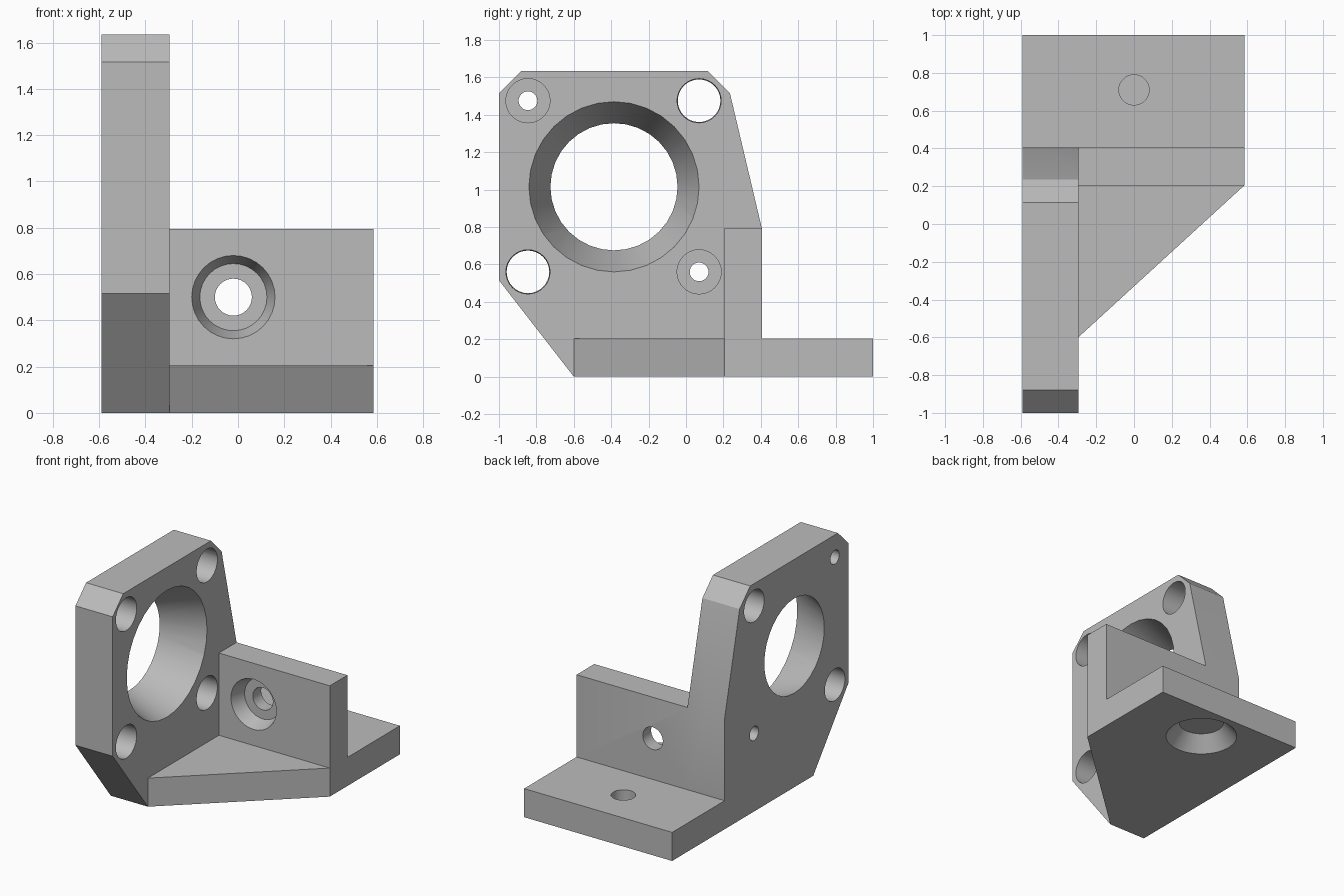
import bpy, bmesh
from mathutils import Vector

cube = bpy.data.objects.get("Cube")
if cube:
    bpy.data.objects.remove(cube, do_unlink=True)

grey = bpy.data.materials.new("plain grey")
grey.use_nodes = True
grey.diffuse_color = (0.5, 0.5, 0.5, 1)
grey.node_tree.nodes["Principled BSDF"].inputs["Base Color"].default_value = (0.5, 0.5, 0.5, 1)


def make_object(name, bm):
    bmesh.ops.recalc_face_normals(bm, faces=bm.faces)
    mesh = bpy.data.meshes.new(name)
    bm.to_mesh(mesh)
    bm.free()
    mesh.materials.append(grey)
    obj = bpy.data.objects.new(name, mesh)
    bpy.context.collection.objects.link(obj)
    return obj


def prism(name, points, direction):
    """Extrude a flat outline along a direction."""
    bm = bmesh.new()
    face = bm.faces.new([bm.verts.new(p) for p in points])
    moved = bmesh.ops.extrude_face_region(bm, geom=[face])["geom"]
    verts = [v for v in moved if isinstance(v, bmesh.types.BMVert)]
    bmesh.ops.translate(bm, verts=verts, vec=direction)
    return make_object(name, bm)


def combine(target, other, operation):
    mod = target.modifiers.new(operation, 'BOOLEAN')
    mod.operation = operation
    mod.solver = 'EXACT'
    mod.object = other
    bpy.context.view_layer.objects.active = target
    bpy.ops.object.modifier_apply(modifier=mod.name)
    bpy.data.objects.remove(other, do_unlink=True)


def bore(target, start, end, r1, r2, through=False):
    """Cut a straight or tapered hole, overshooting the open ends."""
    start, end = Vector(start), Vector(end)
    step = (end - start) * 0.1
    slope = (r2 - r1) * 0.1
    start, r1 = start - step, r1 - slope
    if through:
        end, r2 = end + step, r2 + slope
    axis = end - start
    bm = bmesh.new()
    bmesh.ops.create_cone(bm, cap_ends=True, segments=32, radius1=r1,
                          radius2=r2, depth=axis.length)
    bm.transform(axis.to_track_quat('Z', 'Y').to_matrix().to_4x4())
    bmesh.ops.translate(bm, verts=bm.verts, vec=(start + end) / 2)
    combine(target, make_object("hole_cutter", bm), 'DIFFERENCE')


OUTER, INNER, END = -0.59, -0.295, 0.585
FLOOR, WALL_TOP = 0.205, 0.795

# Upright side plate, including the end of the foot
outline = [(-0.6, 0), (1, 0), (1, FLOOR), (0.405, FLOOR), (0.405, WALL_TOP),
           (0.235, 1.515), (0.115, 1.635), (-0.88, 1.635), (-1, 1.515), (-1, 0.515)]
bracket = prism("mounting_bracket", [(OUTER, y, z) for y, z in outline],
                (INNER - OUTER, 0, 0))

# Base with a diagonal front edge
base_outline = [(-0.45, -0.6), (INNER, -0.6), (END, FLOOR), (END, 1), (-0.45, 1)]
base = prism("base", [(x, y, 0) for x, y in base_outline], (0, 0, FLOOR))
combine(bracket, base, 'UNION')

# Cross wall
wall_outline = [(-0.45, 0), (END, 0), (END, WALL_TOP), (-0.45, WALL_TOP)]
wall = prism("cross_wall", [(x, 0.205, z) for x, z in wall_outline], (0, 0.2, 0))
combine(bracket, wall, 'UNION')

# Large tapered opening
bore(bracket, (INNER, -0.385, 1.015), (OUTER, -0.385, 1.015), 0.455, 0.34, True)

# Corner holes: one diagonal pair is wide, the other counterbored
for y, z, wide in [(-0.845, 1.475, False), (0.07, 1.475, True),
                   (-0.845, 0.56, True), (0.07, 0.56, False)]:
    if wide:
        bore(bracket, (INNER, y, z), (OUTER, y, z), 0.118, 0.114, True)
    else:
        bore(bracket, (INNER, y, z), (-0.5, y, z), 0.118, 0.118)
        bore(bracket, (INNER, y, z), (OUTER, y, z), 0.05, 0.05, True)

# Wall screw hole with a tapered recess
bore(bracket, (-0.02, 0.205, 0.5), (-0.02, 0.31, 0.5), 0.18, 0.145)
bore(bracket, (-0.02, 0.205, 0.5), (-0.02, 0.405, 0.5), 0.08, 0.08, True)

# Base screw hole: recess below and shallow hole above, with a thin web between
bore(bracket, (0, 0.71, 0), (0, 0.71, 0.105), 0.24, 0.15)
bore(bracket, (0, 0.71, FLOOR), (0, 0.71, 0.12), 0.08, 0.08)

# Soft shading inside the holes, crisp edges elsewhere
bpy.ops.object.select_all(action='DESELECT')
bracket.select_set(True)
bpy.context.view_layer.objects.active = bracket
bpy.ops.object.shade_smooth_by_angle(angle=0.35)
